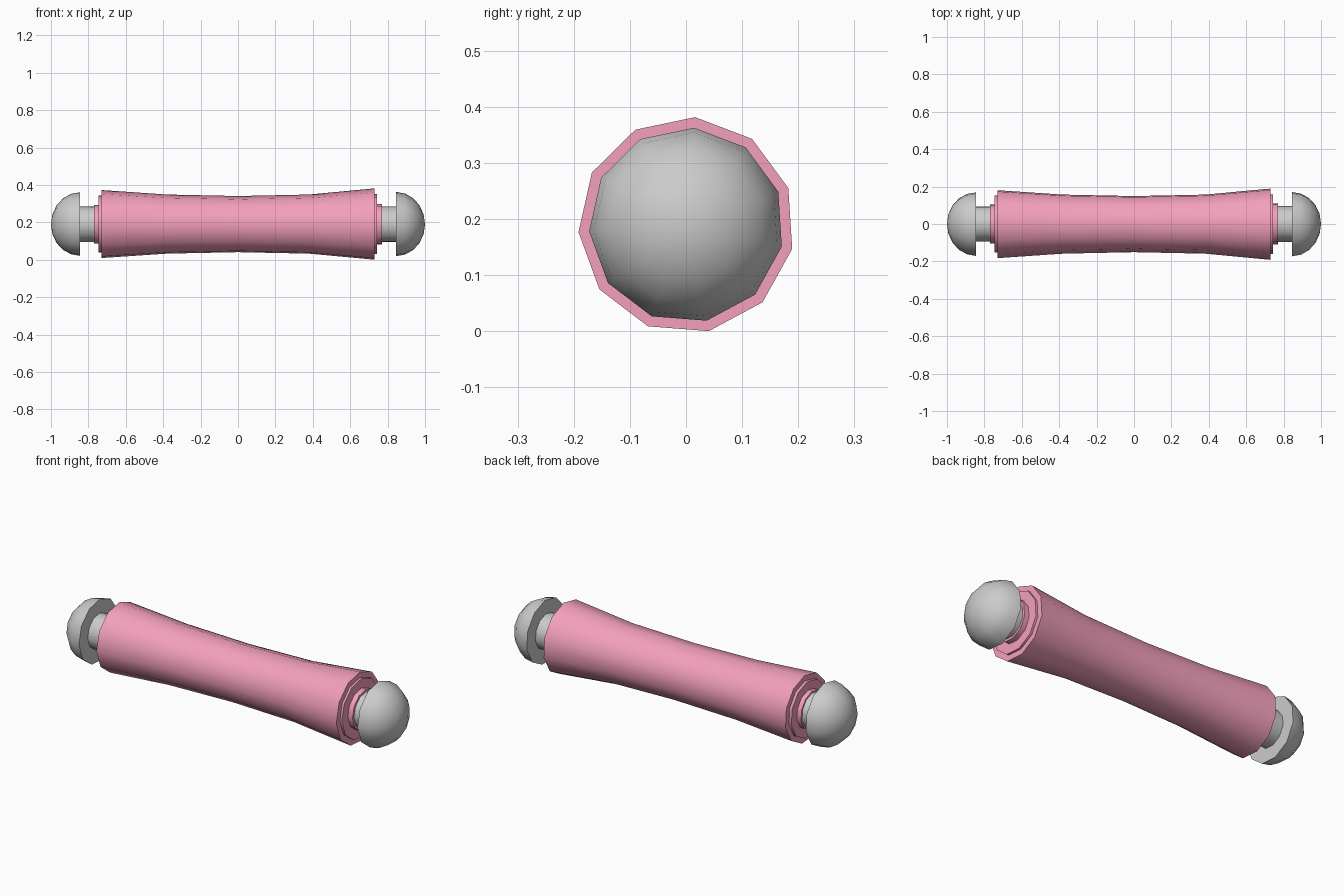
import bpy, bmesh, math

if "Cube" in bpy.data.objects:
    bpy.data.objects.remove(bpy.data.objects["Cube"])

SIDES, PHASE = 11, math.radians(85.5)
CY, CZ = 0.001, 0.189

pink = bpy.data.materials.new("pink")
pink.diffuse_color = (0.9, 0.35, 0.5, 1)
pink.use_nodes = True
pink.node_tree.nodes["Principled BSDF"].inputs["Base Color"].default_value = pink.diffuse_color


def lathe(name, profile, mat=None):
    """Revolve (x, radius) points about the long axis; radius 0 makes a pole."""
    bm = bmesh.new()
    rings = []
    for x, r in profile:
        if r == 0:
            rings.append([bm.verts.new((x, CY, CZ))])
            continue
        rings.append([bm.verts.new((x, CY + r * math.cos(PHASE + k * math.tau / SIDES),
                                    CZ + r * math.sin(PHASE + k * math.tau / SIDES)))
                      for k in range(SIDES)])
    for a, b in zip(rings, rings[1:]):
        for k in range(SIDES):
            n = (k + 1) % SIDES
            quad = [a[k % len(a)], a[n % len(a)], b[n % len(b)], b[k % len(b)]]
            bm.faces.new(list(dict.fromkeys(quad)))
    bmesh.ops.recalc_face_normals(bm, faces=bm.faces)
    me = bpy.data.meshes.new(name)
    bm.to_mesh(me)
    bm.free()
    ob = bpy.data.objects.new(name, me)
    bpy.context.collection.objects.link(ob)
    if mat:
        me.materials.append(mat)
    bpy.ops.object.select_all(action='DESELECT')
    ob.select_set(True)
    bpy.context.view_layer.objects.active = ob
    bpy.ops.object.shade_smooth_by_angle(angle=math.radians(40))


# waisted grip with stepped collars at both ends
lathe("grip", [(-0.77, 0), (-0.77, 0.105), (-0.745, 0.105), (-0.745, 0.154), (-0.73, 0.154),
               (-0.73, 0.184), (-0.38, 0.16), (0, 0.152), (0.38, 0.16), (0.73, 0.193),
               (0.73, 0.162), (0.742, 0.162), (0.742, 0.11), (0.77, 0.11), (0.77, 0)], pink)

# necks and domed end caps
for side, s, neck, rad in (("left", -1, 0.096, 0.172), ("right", 1, 0.097, 0.174)):
    dome = [(s * (0.845 + 0.155 * math.sin(i * math.pi / 10)),
             rad * math.cos(i * math.pi / 10)) for i in range(5)]
    lathe(side + "_end_cap",
          [(s * 0.76, 0), (s * 0.76, neck), (s * 0.845, neck)] + dome + [(s * 1.0, 0)])
